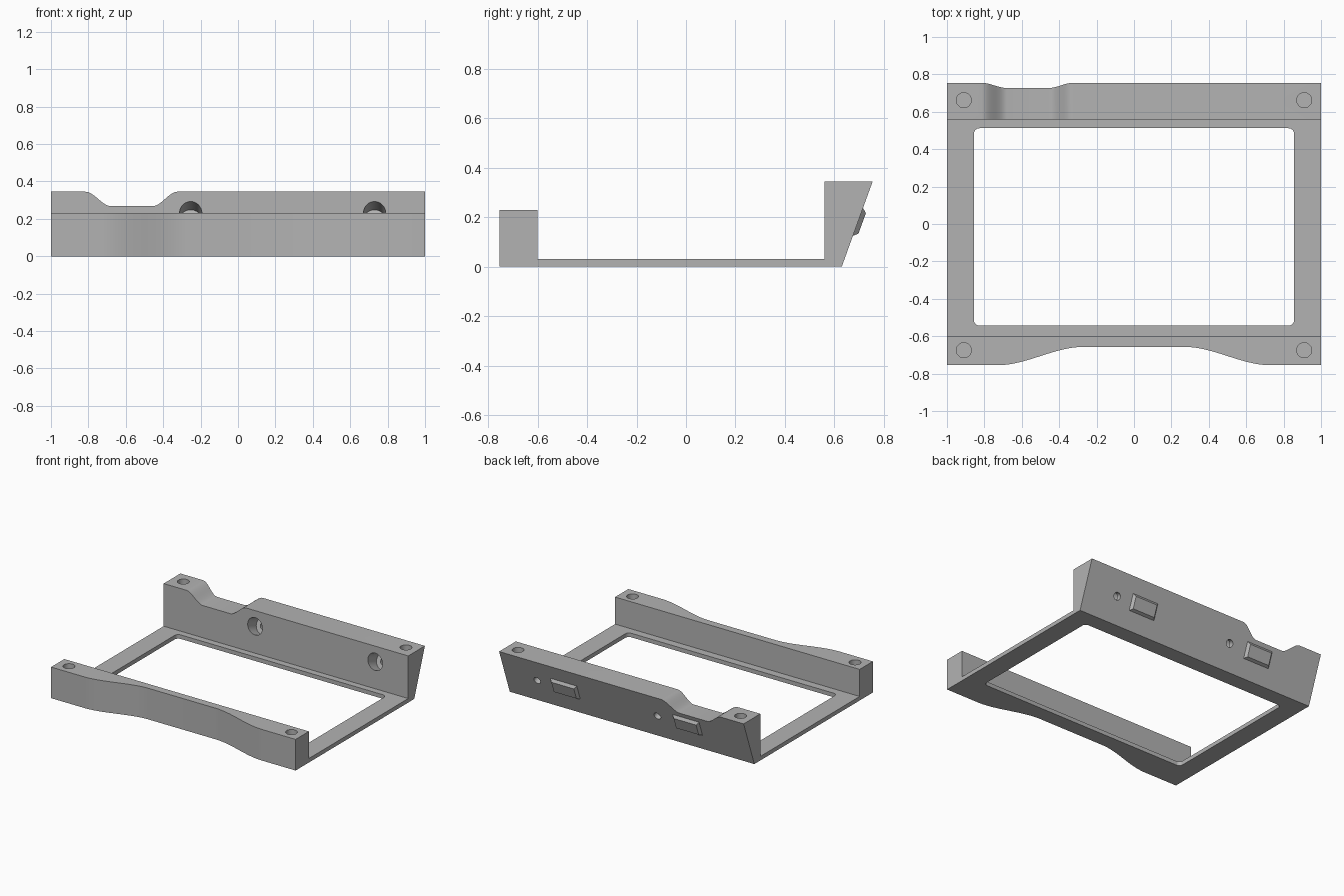
import bpy
import bmesh
import math
from mathutils import Matrix, Vector

cube = bpy.data.objects.get("Cube")
if cube:
    bpy.data.objects.remove(cube, do_unlink=True)

grey = bpy.data.materials.new("plain grey")
grey.use_nodes = True
colour = (0.45, 0.45, 0.45, 1)
grey.diffuse_color = colour
grey.node_tree.nodes["Principled BSDF"].inputs["Base Color"].default_value = colour


def to_object(name, bm):
    bmesh.ops.recalc_face_normals(bm, faces=bm.faces)
    mesh = bpy.data.meshes.new(name)
    bm.to_mesh(mesh)
    bm.free()
    mesh.materials.append(grey)
    obj = bpy.data.objects.new(name, mesh)
    bpy.context.collection.objects.link(obj)
    return obj


def extrude(name, points, depth):
    """Close a loop of 3D points into a face and push it along depth."""
    bm = bmesh.new()
    face = bm.faces.new([bm.verts.new(p) for p in points])
    result = bmesh.ops.extrude_face_region(bm, geom=[face])
    verts = [v for v in result["geom"] if isinstance(v, bmesh.types.BMVert)]
    bmesh.ops.translate(bm, verts=verts, vec=depth)
    return to_object(name, bm)


def cylinder(name, start, end, radius):
    """Round cutter between two points."""
    start, end = Vector(start), Vector(end)
    axis = end - start
    turn = axis.to_track_quat("Z", "Y").to_matrix().to_4x4()
    bm = bmesh.new()
    bmesh.ops.create_cone(bm, cap_ends=True, segments=40, radius1=radius,
                          radius2=radius, depth=axis.length,
                          matrix=Matrix.Translation((start + end) / 2) @ turn)
    return to_object(name, bm)


def cut(body, cutter):
    mod = body.modifiers.new("cut", "BOOLEAN")
    mod.operation = "DIFFERENCE"
    mod.solver = "EXACT"
    mod.object = cutter
    bpy.context.view_layer.objects.active = body
    bpy.ops.object.modifier_apply(modifier=mod.name)
    bpy.data.objects.remove(cutter, do_unlink=True)


def ease(a, b, steps=14):
    """S-shaped run from point a to point b."""
    run = []
    for i in range(steps + 1):
        t = i / steps
        s = t * t * (3 - 2 * t)
        run.append((a[0] + (b[0] - a[0]) * t, a[1] + (b[1] - a[1]) * s))
    return run


# Main frame: side profile of front rail, floor and sloped back wall
FRONT, BACK, FOOT = -0.755, 0.755, 0.63
RAIL, WALL, FLOOR = 0.23, 0.345, 0.03
profile = [(FRONT, 0), (FOOT, 0), (BACK, WALL), (0.56, WALL), (0.56, FLOOR),
           (-0.6, FLOOR), (-0.6, RAIL), (FRONT, RAIL)]
frame = extrude("tray_frame", [(-1, y, z) for y, z in profile], (2, 0, 0))

# Rounded window through the floor
corner, window = 0.03, []
for k, (x, y) in enumerate([(0.856, 0.512), (-0.856, 0.512),
                            (-0.856, -0.543), (0.856, -0.543)]):
    cx = x - math.copysign(corner, x)
    cy = y - math.copysign(corner, y)
    for i in range(9):
        a = math.pi / 2 * (k + i / 8)
        window.append((cx + corner * math.cos(a), cy + corner * math.sin(a), -0.1))
cut(frame, extrude("window_cutter", window, (0, 0, 0.2)))

# Shallow curved hollow along the front rail
hollow = ease((-0.73, FRONT), (-0.27, -0.657), 24)
hollow += [(-x, y) for x, y in reversed(hollow)]
hollow += [(0.73, -1), (-0.73, -1)]
cut(frame, extrude("hollow_cutter", [(x, y, -0.1) for x, y in hollow], (0, 0, 0.5)))

# Soft-sided notch in the top of the back wall
notch = ease((-0.815, WALL), (-0.68, 0.268)) + ease((-0.455, 0.268), (-0.325, WALL))
notch += [(-0.325, 0.5), (-0.815, 0.5)]
cut(frame, extrude("notch_cutter", [(x, 0.5, z) for x, z in notch], (0, 0.4, 0)))

# Blind screw holes in the four corners
for x in (-0.91, 0.91):
    for y, top in ((-0.675, RAIL), (0.662, WALL)):
        cut(frame, cylinder("corner_hole_cutter", (x, y, top - 0.1), (x, y, top + 0.1), 0.04))

# Counterbored holes square to the sloped back face
slope = Vector((0, BACK - FOOT, WALL)).normalized()
out = Vector((0, slope.z, -slope.y))


def on_slope(x, z):
    return Vector((x, FOOT + (BACK - FOOT) * z / WALL, z))


for x in (-0.253, 0.73):
    p = on_slope(x, 0.18)
    cut(frame, cylinder("counterbore_cutter", p - out * 0.3, p - out * 0.035, 0.06))
    cut(frame, cylinder("bolt_hole_cutter", p - out * 0.1, p + out * 0.1, 0.027))

bpy.ops.object.select_all(action="DESELECT")
frame.select_set(True)
bpy.context.view_layer.objects.active = frame
bpy.ops.object.shade_smooth_by_angle(angle=math.radians(30))

# Chamfered tabs on the sloped back face
for name, x in (("right_back_tab", -0.5), ("left_back_tab", 0.5)):
    centre = on_slope(x, 0.181)
    bm = bmesh.new()
    rings = []
    for lift, inset in ((-0.01, 0), (0, 0), (0.018, 0.016)):
        w, h = 0.108 - inset, 0.06 - inset
        rings.append([bm.verts.new(centre + Vector((sx * w, 0, 0)) + slope * sz * h + out * lift)
                      for sx, sz in ((-1, -1), (1, -1), (1, 1), (-1, 1))])
    for low, high in zip(rings, rings[1:]):
        for i in range(4):
            j = (i + 1) % 4
            bm.faces.new((low[i], low[j], high[j], high[i]))
    bm.faces.new(rings[0])
    bm.faces.new(rings[-1])
    to_object(name, bm)
